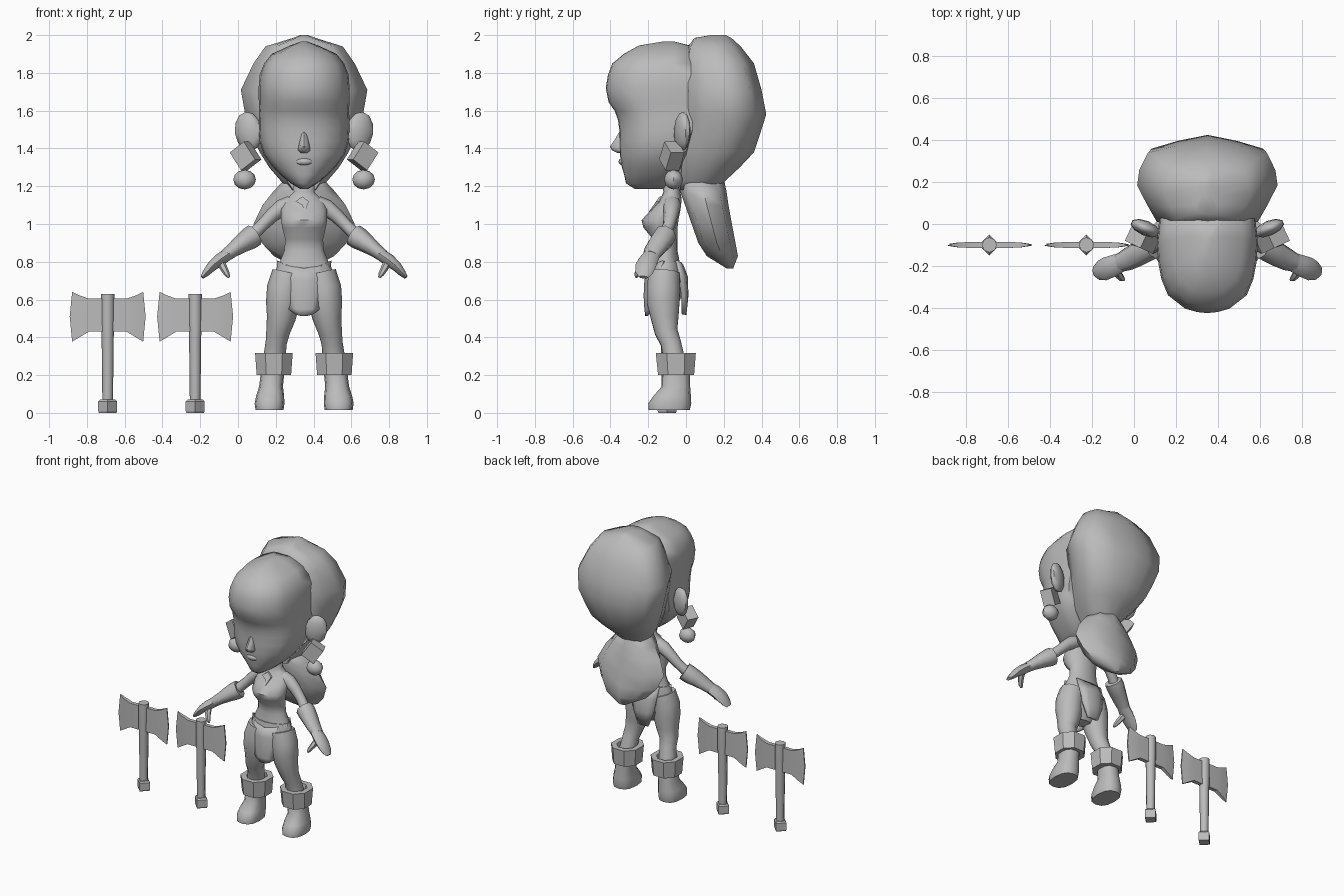
import bpy, bmesh, math
from mathutils import Vector, Euler

CX = 0.35  # the figure stands to the right of the two axes
grey = bpy.data.materials.new("plain grey")
grey.diffuse_color = (0.5, 0.5, 0.5, 1)


def finish(name, bm, x=CX, mirror=False, angle=50, solid=0):
    bmesh.ops.recalc_face_normals(bm, faces=bm.faces)
    me = bpy.data.meshes.new(name)
    bm.to_mesh(me)
    bm.free()
    me.materials.append(grey)
    ob = bpy.data.objects.new(name, me)
    bpy.context.collection.objects.link(ob)
    ob.location.x = x
    if solid:
        m = ob.modifiers.new("thickness", 'SOLIDIFY')
        m.thickness, m.offset = solid, 0
    if mirror:
        m = ob.modifiers.new("mirror", 'MIRROR')
        m.use_mirror_merge = False
    bpy.ops.object.select_all(action='DESELECT')
    ob.select_set(True)
    bpy.context.view_layer.objects.active = ob
    if angle:
        bpy.ops.object.shade_smooth_by_angle(angle=math.radians(angle))
    return ob


def skin(bm, loops):
    rows = [[bm.verts.new(p) for p in loop] for loop in loops]
    n = len(rows[0])
    for a, b in zip(rows, rows[1:]):
        for i in range(n):
            j = (i + 1) % n
            bm.faces.new((a[i], a[j], b[j], b[i]))
    bm.faces.new(rows[0])
    bm.faces.new(rows[-1])


def oval(n, power=2.0, phase=0.0):
    pts = []
    for i in range(n):
        a = 2 * math.pi * (i + phase) / n + math.pi / 2
        pts.append([math.copysign(abs(c) ** (2 / power), c) for c in (math.cos(a), math.sin(a))])
    return pts


def both_sides(half):
    return half + [(-x, y) for x, y in half[-2:0:-1]]


def loft(name, rings, shape, **kw):
    """Level rings: z, front y, back y, half width, optional centre x."""
    bm = bmesh.new()
    skin(bm, [[((c[0] if c else 0) + hw * u, (yf + yb) / 2 + (yb - yf) / 2 * v, z)
               for u, v in shape] for z, yf, yb, hw, *c in rings])
    return finish(name, bm, **kw)


def tube(name, path, n=8, **kw):
    """Limb along a path: x, y, z, radius, optional radius in depth."""
    pts = [Vector(p[:3]) for p in path]
    loops = []
    for i, p in enumerate(path):
        d = (pts[min(i + 1, len(pts) - 1)] - pts[max(i - 1, 0)]).normalized()
        u = d.cross(Vector((0, 1, 0))).normalized()
        v = d.cross(u)
        loops.append([pts[i] + u * p[3] * math.cos(a) + v * p[-1] * math.sin(a)
                      for a in (2 * math.pi * k / n for k in range(n))])
    bm = bmesh.new()
    skin(bm, loops)
    return finish(name, bm, **kw)


def ball(name, loc, scale, rot=(0, 0, 0), seg=10, rings=6, **kw):
    bm = bmesh.new()
    bmesh.ops.create_uvsphere(bm, u_segments=seg, v_segments=rings, radius=1)
    m = Euler(rot).to_matrix()
    for v in bm.verts:
        v.co = m @ Vector(a * b for a, b in zip(v.co, scale)) + Vector(loc)
    return finish(name, bm, **kw)


def cloth(name, rows, bend, solid=0.02):
    """Hanging sheet: z, centre y, half width, bent round the hips."""
    bm = bmesh.new()
    grid = [[bm.verts.new((hw * t, y + bend * (hw * t) ** 2, z + lift * t * t))
             for t in (-1, -.5, 0, .5, 1)] for z, y, hw, lift in rows]
    for a, b in zip(grid, grid[1:]):
        for i in range(4):
            bm.faces.new((a[i], a[i + 1], b[i + 1], b[i]))
    return finish(name, bm, solid=solid)


# Head with swept-back front hair
head = both_sides([(0, 1), (.6, 1), (.95, .92), (1, .4), (.97, 0), (.91, -.32),
                   (.78, -.64), (.44, -.91), (.2, -.98), (0, -1)])
loft("head", [(1.185, -.27, -.12, .02), (1.215, -.318, -.09, .07), (1.26, -.327, -.05, .125),
              (1.31, -.342, -.02, .172), (1.37, -.35, .01, .215), (1.44, -.352, .03, .236),
              (1.5, -.353, .05, .24), (1.55, -.36, .05, .24), (1.6, -.378, .05, .238),
              (1.645, -.41, .05, .24), (1.72, -.425, .05, .241), (1.79, -.413, .05, .235),
              (1.85, -.39, .05, .212), (1.9, -.33, .04, .172), (1.945, -.25, .02, .075),
              (1.965, -.13, -.06, .02)], head, angle=65)
loft("nose", [(1.375, -.36, -.3, .022), (1.39, -.392, -.3, .033), (1.41, -.403, -.3, .03),
              (1.45, -.375, -.3, .024), (1.49, -.352, -.3, .015)], oval(8))
ball("mouth", (0, -.335, 1.33), (.045, .022, .02))

# Bouffant at the back, then the hanging tail
puff = both_sides([(0, 1), (.45, .87), (.85, .7), (.97, .3), (1, -.05), (.86, -.5), (.72, -.9), (0, -1)])
loft("big_hair", [(1.18, -.04, .17, .08), (1.23, -.04, .21, .125), (1.3, -.04, .285, .185),
                  (1.38, -.03, .36, .235), (1.47, -.02, .39, .275), (1.58, -.01, .425, .312),
                  (1.71, -.01, .4, .335), (1.85, -.01, .36, .268), (1.94, .01, .29, .205),
                  (1.985, .045, .24, .06), (2.0, .13, .21, .02)], puff, angle=60)
loft("hair_tail", [(1.24, -.04, .2, .1), (1.17, -.03, .215, .165), (1.1, -.005, .225, .22),
                   (1.0, .03, .243, .268), (.9, .065, .262, .225), (.83, .11, .275, .16),
                   (.765, .215, .25, .03)], oval(8), angle=60)

# Ears and earrings
ball("ear", (.295, -.02, 1.49), (.077, .036, .105), (0, .15, .4), mirror=True)
bm = bmesh.new()
bmesh.ops.create_cube(bm, size=1)
turn = Euler((0, math.radians(35), math.radians(25))).to_matrix()
for v in bm.verts:
    v.co = turn @ Vector((v.co.x * .1, v.co.y * .08, v.co.z * .115)) + Vector((.31, -.075, 1.36))
finish("earring_block", bm, mirror=True, angle=0)
ball("earring_ball", (.315, -.066, 1.235), (.06, .05, .052), seg=8, mirror=True)

# Body
loft("torso", [(.70, -.2, -.03, .165), (.78, -.185, -.03, .14), (.86, -.168, -.045, .107),
               (.92, -.175, -.045, .103), (.98, -.225, -.045, .118), (1.02, -.235, -.04, .125),
               (1.07, -.19, -.03, .125), (1.11, -.15, -.025, .115), (1.145, -.13, -.025, .08),
               (1.17, -.12, -.03, .056), (1.25, -.13, -.04, .06)], oval(14))
loft("pelvis", [(.8, -.188, -.025, .135), (.7, -.208, -.015, .178), (.61, -.2, -.025, .16),
                (.53, -.16, -.07, .06)], oval(14))
cloth("front_loincloth", [(.765, -.198, .14, .04), (.7, -.213, .135, .02), (.62, -.217, .108, 0),
                          (.55, -.213, .08, 0), (.513, -.208, .045, .01)], 4, .015)
cloth("back_loincloth", [(.785, -.025, .1, .02), (.72, 0, .095, 0), (.62, .003, .08, 0),
                         (.52, -.008, .04, 0)], -3)

# Legs and boots
tube("leg", [(.085, -.115, .74, .085), (.105, -.12, .66, .092), (.112, -.12, .58, .09),
             (.122, -.112, .5, .076), (.138, -.105, .43, .063), (.148, -.08, .37, .056),
             (.16, -.06, .27, .06)], n=10, mirror=True)
loft("boot_cuff", [(.2, -.155, .05, .098, .16), (.318, -.168, .06, .107, .16),
                   (.318, -.125, .02, .068, .16), (.29, -.12, .015, .06, .16)],
     oval(8, 2.2, .5), mirror=True, angle=35)
loft("boot", [(.015, -.198, .02, .074, .183), (.05, -.2, .028, .079, .183),
              (.09, -.172, .026, .074, .18), (.14, -.128, .022, .063, .175),
              (.23, -.125, .02, .062, .165)], oval(12, 2.5), mirror=True)

# Arms and gauntlets
tube("upper_arm", [(.07, -.075, 1.1, .05), (.12, -.075, 1.085, .045), (.17, -.08, 1.045, .038),
                   (.22, -.09, .995, .033), (.29, -.12, .925, .034)], mirror=True)
tube("gauntlet", [(.262, -.108, .942, .06), (.29, -.12, .923, .06, .062),
                  (.335, -.145, .893, .049, .06), (.38, -.168, .86, .038, .055),
                  (.42, -.185, .83, .033, .045)], mirror=True, angle=60)
tube("hand", [(.40, -.178, .842, .032, .045), (.45, -.2, .808, .033, .052),
              (.49, -.215, .775, .027, .055), (.52, -.222, .74, .019, .045),
              (.54, -.225, .718, .01, .025)], mirror=True, angle=60)
tube("thumb", [(.445, -.2, .805, .022), (.425, -.24, .765, .02), (.408, -.26, .735, .015),
               (.398, -.265, .717, .007)], n=6, mirror=True)

# Hooked pendant on the chest
bm = bmesh.new()
outline = [(-.045, 1.12), (-.01, 1.145), (.025, 1.12), (.005, 1.065), (-.01, 1.1)]
skin(bm, [[(x, y - (1.1 - z) * .7, z) for x, z in outline] for y in (-.172, -.14)])
finish("pendant", bm, angle=0)

# Two double-headed axes
for side, ax in (("left", -.69), ("right", -.227)):
    def post(name, rings, n, angle):
        loft(f"{side}_axe_{name}", [(z, -.1 - r, -.1 + r, r) for z, r in rings],
             oval(n), x=ax, angle=angle)
    post("handle", [(.05, .028), (.4, .032), (.5, .036), (.63, .036)], 8, 50)
    post("pommel", [(0, .046), (.01, .05), (.06, .05), (.07, .04)], 4, 0)
    bm = bmesh.new()
    for s in (-1, 1):
        # blade columns: x, bottom z, top z, half thickness, bulge of the edge
        cols = [(0, .43, .605, .014, 0), (.1, .43, .605, .014, 0),
                (.15, .40, .622, .011, .005), (.188, .377, .641, .004, .013)]
        skin(bm, [[(s * x, -.1 - t, lo), (s * (x + k), -.1 - t, .51), (s * x, -.1 - t, hi),
                   (s * x, -.1 + t, hi), (s * (x + k), -.1 + t, .51), (s * x, -.1 + t, lo)]
                  for x, lo, hi, t, k in cols])
    finish(f"{side}_axe_blades", bm, x=ax, angle=30)
